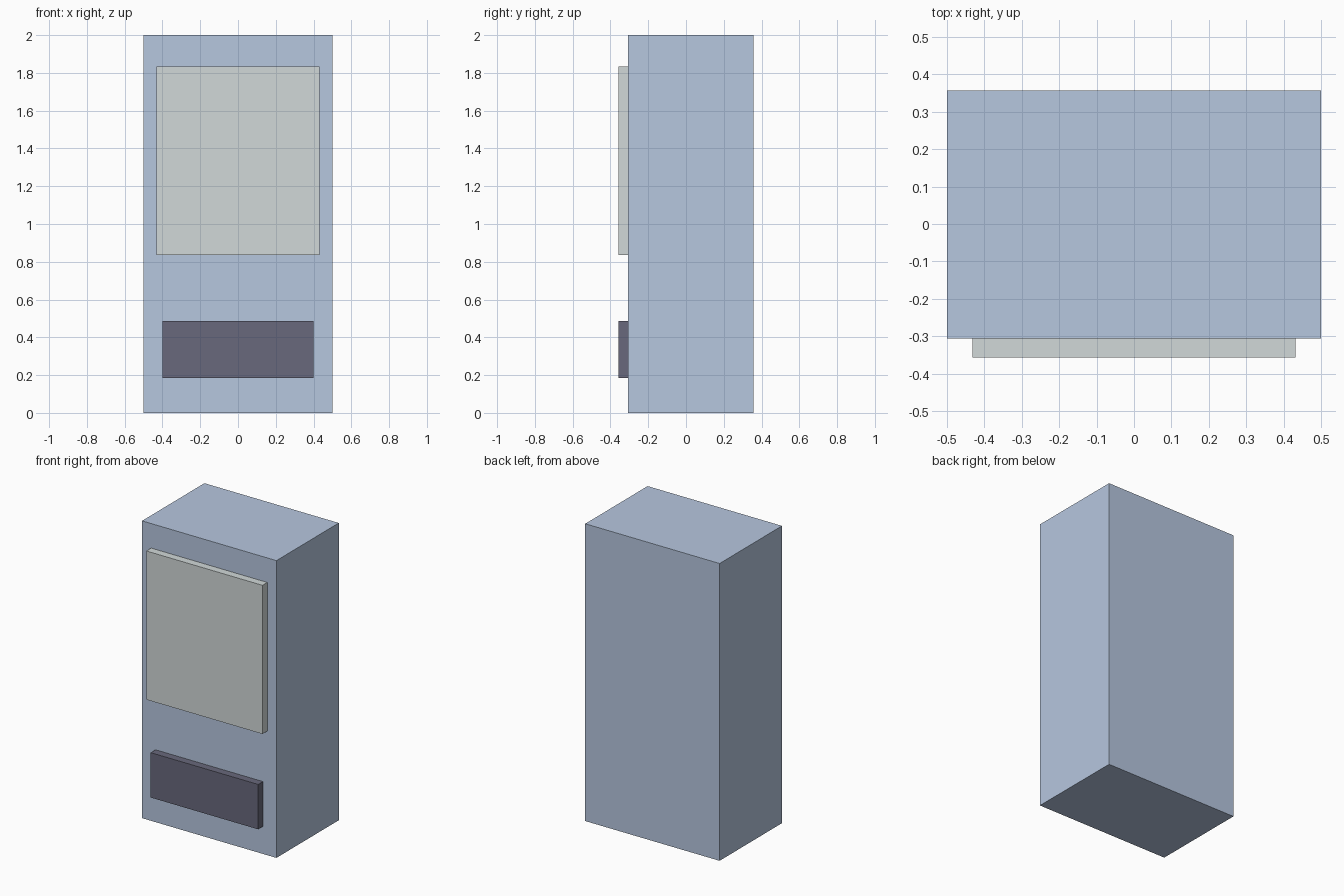
import bpy, bmesh
from mathutils import Vector

if "Cube" in bpy.data.objects:
    bpy.data.objects.remove(bpy.data.objects["Cube"])


def box(name, lo, hi, color):
    lo, hi = Vector(lo), Vector(hi)
    bm = bmesh.new()
    bmesh.ops.create_cube(bm, size=1)
    bmesh.ops.scale(bm, vec=hi - lo, verts=bm.verts)
    bmesh.ops.translate(bm, vec=(lo + hi) / 2, verts=bm.verts)
    mesh = bpy.data.meshes.new(name)
    bm.to_mesh(mesh)
    bm.free()
    mat = bpy.data.materials.new(name + "_material")
    mat.diffuse_color = (*color, 1)
    mat.use_nodes = True
    mat.node_tree.nodes["Principled BSDF"].inputs["Base Color"].default_value = mat.diffuse_color
    mesh.materials.append(mat)
    obj = bpy.data.objects.new(name, mesh)
    bpy.context.collection.objects.link(obj)
    return obj


FRONT, FACE, BACK = -0.357, -0.306, 0.357
INSET = FACE + 0.01  # panels sink slightly into the cabinet

# Main cabinet
box("cabinet", (-0.5, FACE, 0), (0.5, BACK, 2), (0.47, 0.57, 0.74))
# Display window on the upper front
box("display_window", (-0.432, FRONT, 0.835), (0.432, INSET, 1.835), (0.64, 0.69, 0.69))
# Dispensing flap on the lower front
box("dispensing_flap", (-0.4, FRONT, 0.185), (0.4, INSET, 0.487), (0.14, 0.14, 0.2))
